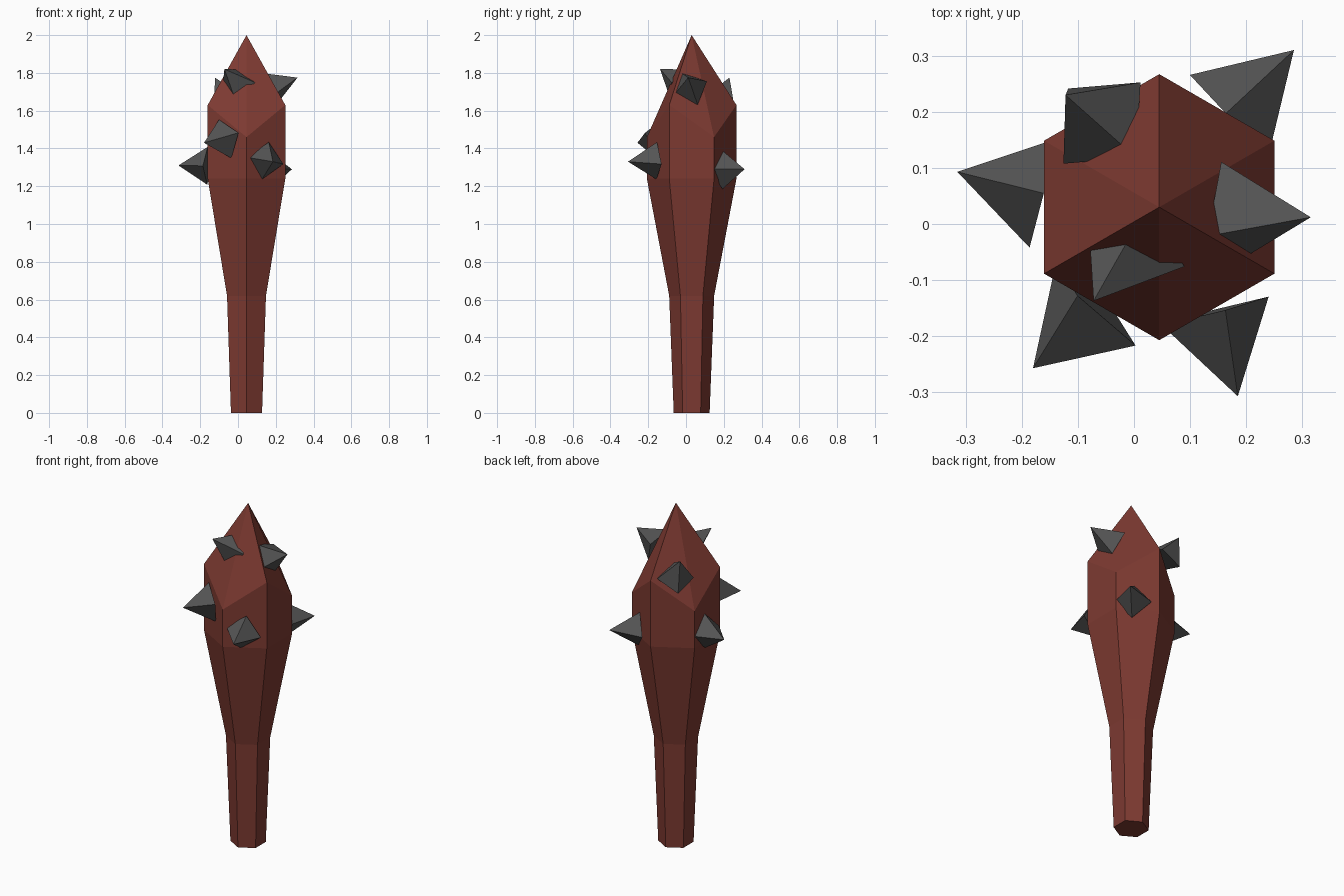
import bpy
import bmesh
from math import cos, sin, radians
from mathutils import Vector

cube = bpy.data.objects.get("Cube")
if cube:
    bpy.data.objects.remove(cube, do_unlink=True)


def make_material(name, rgb):
    mat = bpy.data.materials.new(name)
    mat.use_nodes = True
    mat.diffuse_color = (*rgb, 1)
    mat.node_tree.nodes["Principled BSDF"].inputs["Base Color"].default_value = (*rgb, 1)
    return mat


def make_object(name, bm, mat):
    bmesh.ops.recalc_face_normals(bm, faces=bm.faces)
    mesh = bpy.data.meshes.new(name)
    bm.to_mesh(mesh)
    bm.free()
    mesh.materials.append(mat)
    obj = bpy.data.objects.new(name, mesh)
    bpy.context.collection.objects.link(obj)
    return obj


wood = make_material("reddish brown wood", (0.205, 0.042, 0.031))
iron = make_material("dark grey iron", (0.09, 0.09, 0.09))

# Club: six-sided shaft flaring to a head, with a zigzag shoulder and a point
CENTRE = Vector((0.045, 0.03, 0))
SIDES = 6


def ring(bm, radius, low, high):
    verts = []
    for i in range(SIDES):
        a = radians(60 * i - 90)
        z = high if i % 2 else low
        verts.append(bm.verts.new(CENTRE + Vector((radius * cos(a), radius * sin(a), z))))
    return verts


bm = bmesh.new()
profile = [(0.095, 0, 0), (0.119, 0.62, 0.62), (0.237, 1.24, 1.24), (0.237, 1.46, 1.63)]
rings = [ring(bm, *level) for level in profile]
tip = bm.verts.new(CENTRE + Vector((0, 0, 2)))
bm.faces.new(rings[0])
for i in range(SIDES):
    j = (i + 1) % SIDES
    for lower, upper in zip(rings, rings[1:]):
        bm.faces.new((lower[i], lower[j], upper[j], upper[i]))
    bm.faces.new((rings[-1][i], rings[-1][j], tip))
make_object("club_body", bm, wood)


# Spikes: square pyramids sunk into the head
def spike(name, point, base, corner, half_diagonal=0.1):
    point, base = Vector(point), Vector(base)
    axis = (point - base).normalized()
    u = Vector(corner)
    u = (u - axis * u.dot(axis)).normalized() * half_diagonal
    v = axis.cross(u)
    bm = bmesh.new()
    top = bm.verts.new(point)
    square = [bm.verts.new(base + d) for d in (u, v, -u, -v)]
    bm.faces.new(square)
    for i in range(4):
        bm.faces.new((square[i], square[(i + 1) % 4], top))
    make_object(name, bm, iron)


# Each spike: point, base centre, direction of one base corner
spike("right_spike", (-0.315, 0.093, 1.31), (-0.162, 0.055, 1.308), (0, 0, 1))
spike("front_right_spike", (-0.18, -0.257, 1.43), (-0.068, -0.142, 1.45), (-0.3, 0.13, 0.94), 0.108)
spike("front_left_spike", (0.185, -0.307, 1.33), (0.145, -0.155, 1.335), (0.15, 0.1, 0.95))
spike("back_left_spike", (0.285, 0.31, 1.29), (0.17, 0.195, 1.285), (0, 0.08, 0.96))
spike("upper_left_spike", (0.315, 0.012, 1.775), (0.167, 0.02, 1.715), (0.035, 0.04, -0.08))
spike("upper_back_spike", (-0.122, 0.23, 1.775), (-0.057, 0.18, 1.638), (0.057, 0.06, 0.005))
spike("upper_front_spike", (-0.072, -0.137, 1.82), (0.004, -0.027, 1.735), (-0.014, -0.045, -0.071))
